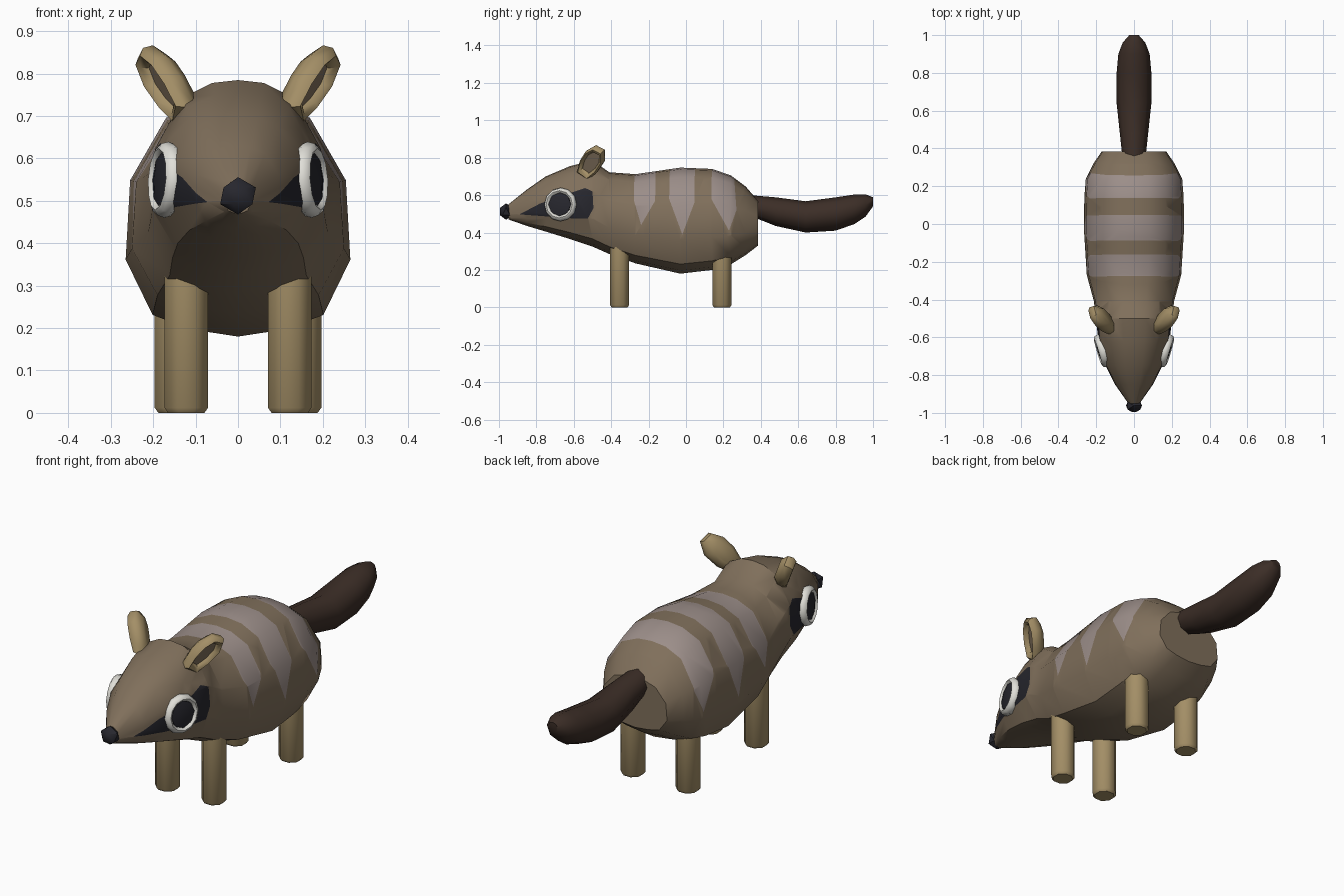
import bpy, bmesh, math
from mathutils import Vector, Matrix

if "Cube" in bpy.data.objects:
    bpy.data.objects.remove(bpy.data.objects["Cube"])


def material(name, rgb):
    m = bpy.data.materials.new(name)
    m.diffuse_color = (*rgb, 1)
    m.use_nodes = True
    m.node_tree.nodes["Principled BSDF"].inputs["Base Color"].default_value = m.diffuse_color
    return m


BROWN = material("brown fur", (0.215, 0.16, 0.105))
TAN = material("tan fur", (0.37, 0.275, 0.135))
STRIPE = material("pale stripe", (0.33, 0.27, 0.25))
DARK = material("near black", (0.02, 0.02, 0.027))
WHITE = material("eye white", (0.75, 0.74, 0.69))
TAIL = material("dark brown fur", (0.045, 0.027, 0.02))


def finish(name, bm, mats, angle=40):
    bmesh.ops.recalc_face_normals(bm, faces=bm.faces[:])
    me = bpy.data.meshes.new(name)
    bm.to_mesh(me)
    bm.free()
    for m in mats:
        me.materials.append(m)
    ob = bpy.data.objects.new(name, me)
    bpy.context.collection.objects.link(ob)
    bpy.ops.object.select_all(action='DESELECT')
    ob.select_set(True)
    bpy.context.view_layer.objects.active = ob
    bpy.ops.object.shade_smooth_by_angle(angle=math.radians(angle))
    return ob


def loft(bm, rings):
    """Skin a list of closed point rings and cap both ends."""
    vs = [[bm.verts.new(p) for p in r] for r in rings]
    n = len(vs[0])
    for a, b in zip(vs, vs[1:]):
        for i in range(n):
            j = (i + 1) % n
            bm.faces.new((a[i], a[j], b[j], b[i]))
    bm.faces.new(vs[0])
    return bm.faces.new(vs[-1])


def inside(p, poly):
    """True if p lies in a convex outline."""
    s = []
    for a, b in zip(poly, poly[1:] + poly[:1]):
        s.append((b[0] - a[0]) * (p[1] - a[1]) - (b[1] - a[1]) * (p[0] - a[0]))
    return all(v >= 0 for v in s) or all(v <= 0 for v in s)


def paint(bm, poly, index):
    """Cut a convex side-view outline (y, z) through the skin and colour it."""
    y0, y1 = min(p[0] for p in poly), max(p[0] for p in poly)
    z0, z1 = min(p[1] for p in poly), max(p[1] for p in poly)
    for a, b in zip(poly, poly[1:] + poly[:1]):
        faces = []
        for f in bm.faces:
            ys = [v.co.y for v in f.verts]
            zs = [v.co.z for v in f.verts]
            if (max(ys) > y0 + 1e-4 and min(ys) < y1 - 1e-4
                    and max(zs) > z0 and min(zs) < z1):
                faces.append(f)
        geom = set(faces)
        for f in faces:
            geom.update(f.edges)
            geom.update(f.verts)
        bmesh.ops.bisect_plane(bm, geom=list(geom), dist=1e-5, plane_co=(0, a[0], a[1]),
                               plane_no=(0, -(b[1] - a[1]), b[0] - a[0]))
    for f in bm.faces:
        c = f.calc_center_median()
        if inside((c.y, c.z), poly):
            f.material_index = index


# Body and head: one skin over sections (y, bottom, top, half width)
half = [(0, 0), (.42, .03), (.76, .09), (1, .32), (.96, .65), (.64, .91), (.3, .985), (0, 1)]
section = half + [(-u, v) for u, v in half[-2:0:-1]]
stations = [(-.95, .47, .55, .03), (-.85, .435, .63, .10), (-.75, .405, .70, .15),
            (-.62, .365, .755, .187), (-.5, .325, .785, .203), (-.41, .285, .722, .212),
            (-.27, .235, .712, .25), (-.03, .18, .747, .265), (.14, .2, .74, .263),
            (.24, .23, .705, .255), (.32, .28, .645, .215), (.385, .33, .57, .17)]
bm = bmesh.new()
loft(bm, [[(u * w, y, b + v * (t - b)) for u, v in section] for y, b, t, w in stations])
stripes = [
    [(-.275, .8), (-.278, .57), (-.24, .44), (-.165, .57), (-.16, .8)],
    [(-.085, .8), (-.09, .58), (-.02, .39), (.045, .56), (.048, .8)],
    [(.14, .8), (.135, .58), (.23, .41), (.27, .52), (.25, .8)]]
for s in stripes:
    paint(bm, s, 1)
paint(bm, [(-.89, .497), (-.78, .555), (-.54, .638), (-.5, .62), (-.495, .53),
           (-.525, .475), (-.6, .475)], 2)
finish("body", bm, [BROWN, STRIPE, DARK])

# Tail: drooping club with a blunt tip (y, bottom, top, half width)
bm = bmesh.new()
tail = [(.34, .49, .60, .06), (.48, .435, .588, .075), (.64, .40, .567, .092),
        (.8, .41, .588, .092), (.9, .445, .603, .083), (.96, .485, .604, .06),
        (1.0, .54, .588, .025)]
loft(bm, [[(w * math.cos(k * math.pi / 4), y, (b + t) / 2 + (t - b) / 2 * math.sin(k * math.pi / 4))
           for k in range(8)] for y, b, t, w in tail])
finish("tail", bm, [TAIL], 50)

# Nose
bm = bmesh.new()
bmesh.ops.create_icosphere(bm, subdivisions=1, radius=1,
                           matrix=Matrix.Translation((0, -.962, .512)) @ Matrix.Diagonal((.047, .038, .044, 1)))
finish("nose", bm, [DARK])


def leg(name, x, y, top):
    bm = bmesh.new()
    rings = [(0, .044), (.012, .053), (top, .053)]
    loft(bm, [[(x + r * math.cos((k + .5) * math.pi / 4) * 1.05,
                y + r * math.sin((k + .5) * math.pi / 4) * 1.05, z)
               for k in range(8)] for z, r in rings])
    finish(name, bm, [TAN], 50)


def ear(name, side):
    # Thick leaf-shaped cup, its brown hollow turned outward
    axis = Vector((.11, .10, .16)).normalized()
    n = Vector((.852, -.398, -.341)).normalized()
    w = axis.cross(n)
    base = Vector((.118, -.55, .705))
    leaf = [(-.035, 0), (-.055, .07), (-.055, .14), (-.03, .195), (.025, .205),
            (.058, .15), (.056, .07), (.035, 0)]
    layers = [(-.034, .62), (-.012, .97), (.014, 1.0), (.03, .85), (.024, .7), (.008, .62)]
    rings = []
    for d, s in layers:
        ring = []
        for a, b in leaf:
            p = base + w * a * s + axis * (.1 + (b - .1) * s) + n * d
            ring.append((p.x * side, p.y, p.z))
        rings.append(ring)
    bm = bmesh.new()
    loft(bm, rings).material_index = 1
    finish(name, bm, [TAN, BROWN], 50)


def eye(side, label):
    # Frame lying on the cheek: local z points out of the head
    n = Vector((.955 * side, -.285, .06)).normalized()
    frame = Matrix.Translation((.172 * side, -.672, .55)) @ n.to_track_quat('Z', 'Y').to_matrix().to_4x4()

    def turned(profile, count):
        return [[frame @ Vector((r * math.cos(k * math.tau / count), r * math.sin(k * math.tau / count), h))
                 for k in range(count)] for r, h in profile]
    bm = bmesh.new()
    loft(bm, turned([(.082, -.025), (.09, -.004), (.085, .013), (.073, .02), (.063, .013), (.058, 0)], 12))
    finish(label + "_eye_ring", bm, [WHITE], 60)
    bm = bmesh.new()
    loft(bm, turned([(.064, -.01), (.063, .012), (.035, .018)], 8))
    finish(label + "_pupil", bm, [DARK])


# Paired parts
for side, label in ((1, "right"), (-1, "left")):
    leg(label + "_front_leg", .122 * side, -.355, .36)
    leg(label + "_back_leg", .145 * side, .192, .33)
    ear(label + "_ear", side)
    eye(side, label)
